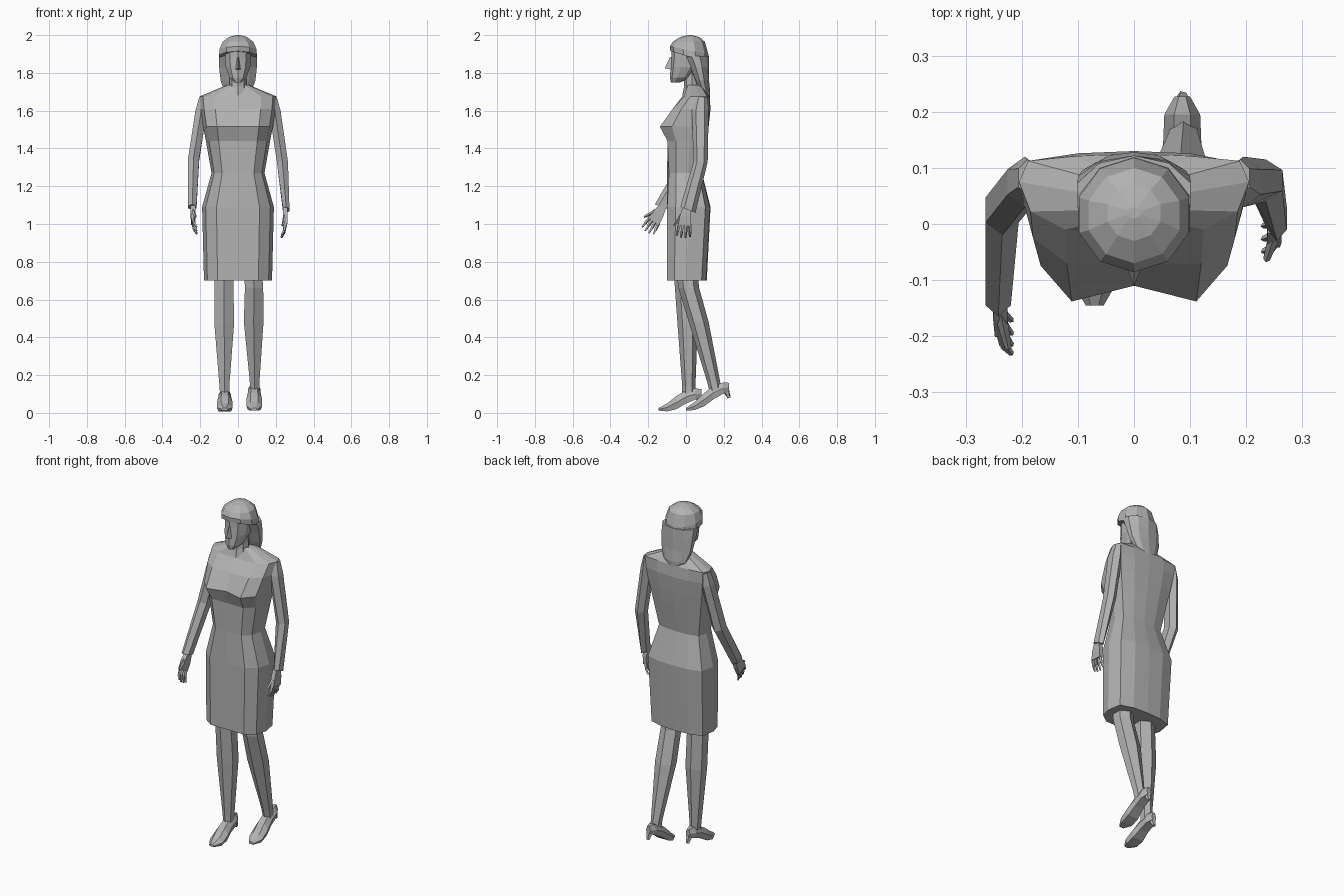
import bpy, bmesh
from math import cos, sin, pi, radians
from mathutils import Vector

cube = bpy.data.objects.get("Cube")
if cube:
    bpy.data.objects.remove(cube)

grey = bpy.data.materials.new("plain_grey")
grey.use_nodes = True
tone = (0.45, 0.45, 0.45, 1)
grey.diffuse_color = tone
grey.node_tree.nodes["Principled BSDF"].inputs["Base Color"].default_value = tone


def part(name, *lofts):
    """Make one flat-shaded object out of lofted, capped ring stacks."""
    bm = bmesh.new()
    for rings in lofts:
        rows = [[bm.verts.new(p) for p in ring] for ring in rings]
        for low, high in zip(rows, rows[1:]):
            for i in range(len(low)):
                j = (i + 1) % len(low)
                bm.faces.new((low[i], low[j], high[j], high[i]))
        bm.faces.new(rows[0][::-1])
        bm.faces.new(rows[-1])
    bmesh.ops.remove_doubles(bm, verts=bm.verts, dist=0.0005)
    bmesh.ops.recalc_face_normals(bm, faces=bm.faces)
    mesh = bpy.data.meshes.new(name)
    bm.to_mesh(mesh)
    bm.free()
    mesh.materials.append(grey)
    obj = bpy.data.objects.new(name, mesh)
    bpy.context.collection.objects.link(obj)
    return obj


def oval(x, z, w, front, back, sides=8, tilt=0.0):
    """Level ring between a front and a back y, optionally tilted along y."""
    mid, deep = (front + back) / 2, (back - front) / 2
    ring = []
    for i in range(sides):
        a = 2 * pi * i / sides - pi / 2
        dy = deep * sin(a)
        ring.append(Vector((x + w * cos(a), mid + dy, z + tilt * dy)))
    return ring


def beam(start, end, r0, r1, sides=5):
    """Tapered stick between two points."""
    start, end = Vector(start), Vector(end)
    turn = (end - start).to_track_quat("Z", "Y")
    return [[p + turn @ Vector((r * cos(2 * pi * i / sides), r * sin(2 * pi * i / sides), 0))
             for i in range(sides)] for p, r in ((start, r0), (end, r1))]


def dress_ring(z, w, centre, bust, side, back):
    """Mirrored torso section with separate bust and side depth."""
    half = [(0.6 * w, bust), (0.9 * w, 0.62 * bust + 0.38 * side), (w, side),
            (0.92 * w, 0.75 * back + 0.25 * side), (0.5 * w, back - 0.004)]
    loop = [(0, centre)] + half + [(0, back)] + [(-x, y) for x, y in reversed(half)]
    return [Vector((x, y, z)) for x, y in loop]


# Dress: hem, hips, waist, bust, shoulders, neckline
part("dress", [dress_ring(*row) for row in (
    (0.70, 0.18, -0.10, -0.10, 0.0, 0.11),
    (1.09, 0.19, -0.10, -0.10, 0.02, 0.13),
    (1.27, 0.14, -0.10, -0.09, 0.01, 0.085),
    (1.44, 0.17, -0.095, -0.098, 0.02, 0.11),
    (1.515, 0.185, -0.11, -0.138, 0.03, 0.12),
    (1.61, 0.20, -0.07, -0.07, 0.05, 0.13),
    (1.675, 0.205, -0.02, -0.01, 0.075, 0.125),
    (1.735, 0.06, 0.0, 0.01, 0.05, 0.085))])

# Neck and collar
part("neck", [oval(0, 1.68, 0.055, -0.02, 0.08), oval(0, 1.73, 0.045, -0.01, 0.075),
              oval(0, 1.82, 0.042, -0.01, 0.075)])

# Head with face and nose
part("head", [oval(0, z, w, f, b, 10) for z, w, f, b in (
    (1.75, 0.02, -0.08, -0.03), (1.775, 0.047, -0.085, 0.03),
    (1.83, 0.068, -0.082, 0.08), (1.88, 0.072, -0.078, 0.09),
    (1.94, 0.07, -0.078, 0.09))])
part("nose", [[Vector((-0.016, -0.07, 1.815)), Vector((0, -0.112, 1.825)),
               Vector((0.016, -0.07, 1.815))],
              [Vector((-0.006, -0.07, 1.885)), Vector((0, -0.084, 1.885)),
               Vector((0.006, -0.07, 1.885))]])

# Hair: crown with a raised fringe edge, then the long back fall
crown = [oval(0, z, w, f, b, 10, t) for z, w, f, b, t in (
    (1.885, 0.105, -0.083, 0.122, -0.3), (1.92, 0.103, -0.086, 0.118, -0.2),
    (1.965, 0.085, -0.07, 0.10, 0), (1.99, 0.05, -0.03, 0.07, 0),
    (2.0, 0.012, 0.01, 0.03, 0))]
part("hair_crown", crown)
part("hair_fall", [oval(0, z, w, f, b, 10) for z, w, f, b in (
    (1.65, 0.025, 0.10, 0.125), (1.70, 0.075, 0.07, 0.128), (1.76, 0.097, 0.045, 0.122),
    (1.83, 0.105, 0.015, 0.122), (1.89, 0.106, -0.02, 0.122))])

# Sleeved arms: left hangs, right swings forward
part("left_arm", [oval(x, z, w, f, b, 6, t) for x, z, w, f, b, t in (
    (0.19, 1.67, 0.018, 0.05, 0.115, 0), (0.195, 1.60, 0.035, 0.03, 0.12, 0),
    (0.235, 1.33, 0.034, 0.04, 0.115, 0), (0.255, 1.075, 0.02, -0.03, 0.05, -0.4))])
part("right_arm", [oval(x, z, w, f, b, 6, t) for x, z, w, f, b, t in (
    (-0.19, 1.67, 0.018, 0.05, 0.115, 0), (-0.195, 1.60, 0.035, 0.03, 0.12, 0),
    (-0.235, 1.34, 0.034, -0.02, 0.07, -0.3), (-0.242, 1.09, 0.026, -0.165, -0.085, -0.35))])


def hand(name, wrist, swing, inward):
    """Flat palm, four fingers and a thumb, swung forward by an angle."""
    wrist = Vector(wrist)
    down = Vector((0, -sin(swing), -cos(swing)))
    ahead = Vector((0, -cos(swing), sin(swing)))
    inner = Vector((inward, 0, 0))

    def at(d, a, i=0.0):
        return wrist + down * d + ahead * a + inner * i

    def slab(d, wide, thick):
        return [at(d, a * wide, i * thick) for a, i in ((-1, -1), (1, -1), (1, 1), (-1, 1))]

    pieces = [[slab(-0.02, 0.018, 0.012), slab(0.03, 0.03, 0.013), slab(0.08, 0.034, 0.01)]]
    for k in range(4):
        a = -0.027 + 0.018 * k
        reach = 0.135 + 0.008 * (k in (1, 2))
        mid = at(0.11, a * 1.2, 0.006)
        pieces.append(beam(at(0.07, a), mid, 0.009, 0.008, 4))
        pieces.append(beam(mid, at(reach, a * 1.3, 0.02), 0.008, 0.005, 4))
    pieces.append(beam(at(0.025, 0.02), at(0.085, 0.055, 0.014), 0.011, 0.006, 4))
    part(name, *pieces)


hand("left_hand", (0.25, 0.0, 1.07), radians(6), -1)
hand("right_hand", (-0.238, -0.13, 1.08), radians(32), 1)

# Legs: right one planted ahead, left one trailing
part("right_leg", [oval(x, z, w, f, b, 6) for x, z, w, f, b in (
    (-0.07, 0.08, 0.028, -0.02, 0.05), (-0.072, 0.14, 0.03, -0.02, 0.05),
    (-0.073, 0.47, 0.06, -0.045, 0.062), (-0.075, 0.75, 0.058, -0.065, 0.05))])
part("left_leg", [oval(x, z, w, f, b, 6) for x, z, w, f, b in (
    (0.088, 0.11, 0.028, 0.125, 0.19), (0.088, 0.17, 0.03, 0.11, 0.18),
    (0.083, 0.48, 0.06, 0.015, 0.12), (0.085, 0.66, 0.056, -0.04, 0.07),
    (0.08, 0.75, 0.054, -0.05, 0.06))])


def shoe(name, x, shift, lift):
    """Pointed court shoe with a thin heel; lift raises the heel end."""
    rows = ((-0.145, 0.012, 0.026, 0.016), (-0.10, 0.008, 0.05, 0.042),
            (-0.05, 0.02, 0.09, 0.042), (0.0, 0.05, 0.12, 0.034),
            (0.05, 0.07, 0.13, 0.032), (0.082, 0.08, 0.125, 0.014))
    rings = []
    for y, low, high, w in rows:
        rise = lift * (y + 0.145) / 0.23
        outline = ((-0.8, low), (0.8, low), (1, (low + high) / 2), (0.45, high),
                   (-0.45, high), (-1, (low + high) / 2))
        rings.append([Vector((x + s * w, y + shift, z + rise)) for s, z in outline])
    heel = beam((x, 0.062 + shift, 0.095 + lift), (x, 0.084 + shift, 0.045 + lift), 0.02, 0.009)
    part(name, rings, heel)


shoe("right_shoe", -0.07, 0.0, 0.0)
shoe("left_shoe", 0.086, 0.145, 0.035)
